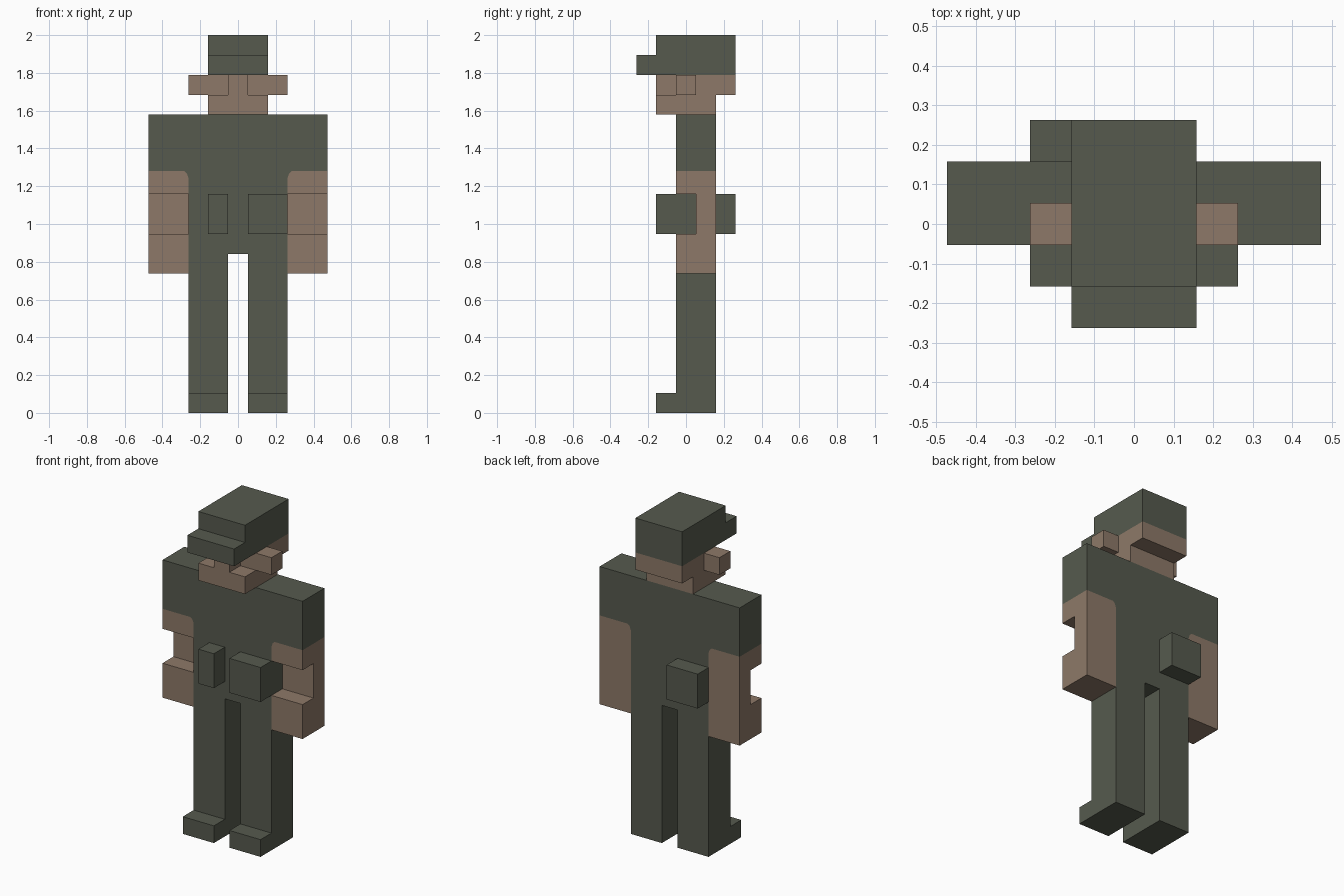
import bpy
import bmesh
from mathutils import Vector

if "Cube" in bpy.data.objects:
    bpy.data.objects.remove(bpy.data.objects["Cube"], do_unlink=True)

U = 2 / 19  # one block; the figure is 19 blocks tall


def material(name, rgb):
    m = bpy.data.materials.new(name)
    m.diffuse_color = (*rgb, 1)
    m.use_nodes = True
    bsdf = m.node_tree.nodes["Principled BSDF"]
    bsdf.inputs["Base Color"].default_value = (*rgb, 1)
    bsdf.inputs["Roughness"].default_value = 0.9
    return m


GREEN = material("olive green", (0.093, 0.102, 0.076))
SKIN = material("skin brown", (0.270, 0.191, 0.138))


def prism(name, mat, axis, profile, lo, hi, mirror=False):
    """Extrude a profile (block units) along x (yz profile) or y (xz profile)."""
    def place(p, d):
        return Vector((d, *p) if axis == "x" else (p[0], d, p[1])) * U
    bm = bmesh.new()
    face = bm.faces.new([bm.verts.new(place(p, lo)) for p in profile])
    ext = bmesh.ops.extrude_face_region(bm, geom=[face])
    verts = [g for g in ext["geom"] if isinstance(g, bmesh.types.BMVert)]
    bmesh.ops.translate(bm, verts=verts, vec=place((0, 0), hi - lo))
    bmesh.ops.recalc_face_normals(bm, faces=bm.faces)
    mesh = bpy.data.meshes.new(name)
    bm.to_mesh(mesh)
    bm.free()
    mesh.materials.append(mat)
    ob = bpy.data.objects.new(name, mesh)
    bpy.context.collection.objects.link(ob)
    if mirror:
        ob.modifiers.new("Mirror", "MIRROR").use_axis[0] = True
    return ob


def box(name, mat, x, y, z, mirror=False):
    profile = [(y[0], z[0]), (y[1], z[0]), (y[1], z[1]), (y[0], z[1])]
    return prism(name, mat, "x", profile, *x, mirror)


# Legs with boots, and torso
prism("legs", GREEN, "x",
      [(-1.5, 0), (1.5, 0), (1.5, 8), (-.5, 8), (-.5, 1), (-1.5, 1)], .5, 2.5, True)
box("torso", GREEN, (-2.5, 2.5), (-.5, 1.5), (8, 15))

# Arms: notched forearm, elbow with a clipped inner corner, sleeve above it
prism("forearms", SKIN, "x",
      [(-.5, 7), (1.5, 7), (1.5, 11), (.5, 11), (.5, 9), (-.5, 9)], 2.5, 4.5, True)
hem = 12.16
corner = [(2.5, 11.83), (2.57, 12.04), (2.7, hem)]
prism("elbows", SKIN, "y",
      [(4.5, hem), (4.5, 11), (2.5, 11)] + corner, -.5, 1.5, True)
prism("sleeves", GREEN, "y",
      [(4.5, hem), (4.5, 15), (2.5, 15)] + corner, -.5, 1.5, True)

# Belt pouches
box("front_pouch_small", GREEN, (-1.5, -.5), (-1.5, -.5), (9, 11))
box("front_pouch_large", GREEN, (.5, 2.5), (-1.5, -.5), (9, 11))
box("back_pouch", GREEN, (-2.5, -.5), (1.5, 2.5), (9, 11))

# Head
box("jaw", SKIN, (-1.5, 1.5), (-1.5, 1.5), (15, 16))
box("face", SKIN, (-1.5, 1.5), (-.5, 2.5), (16, 17))
box("nose", SKIN, (-.5, .5), (-1.5, -.5), (16, 17))
box("ears", SKIN, (1.5, 2.5), (-.5, .5), (16, 17), True)

# Cap with brim
prism("cap", GREEN, "x",
      [(-2.5, 17), (2.5, 17), (2.5, 19), (-1.5, 19), (-1.5, 18), (-2.5, 18)], -1.5, 1.5)
